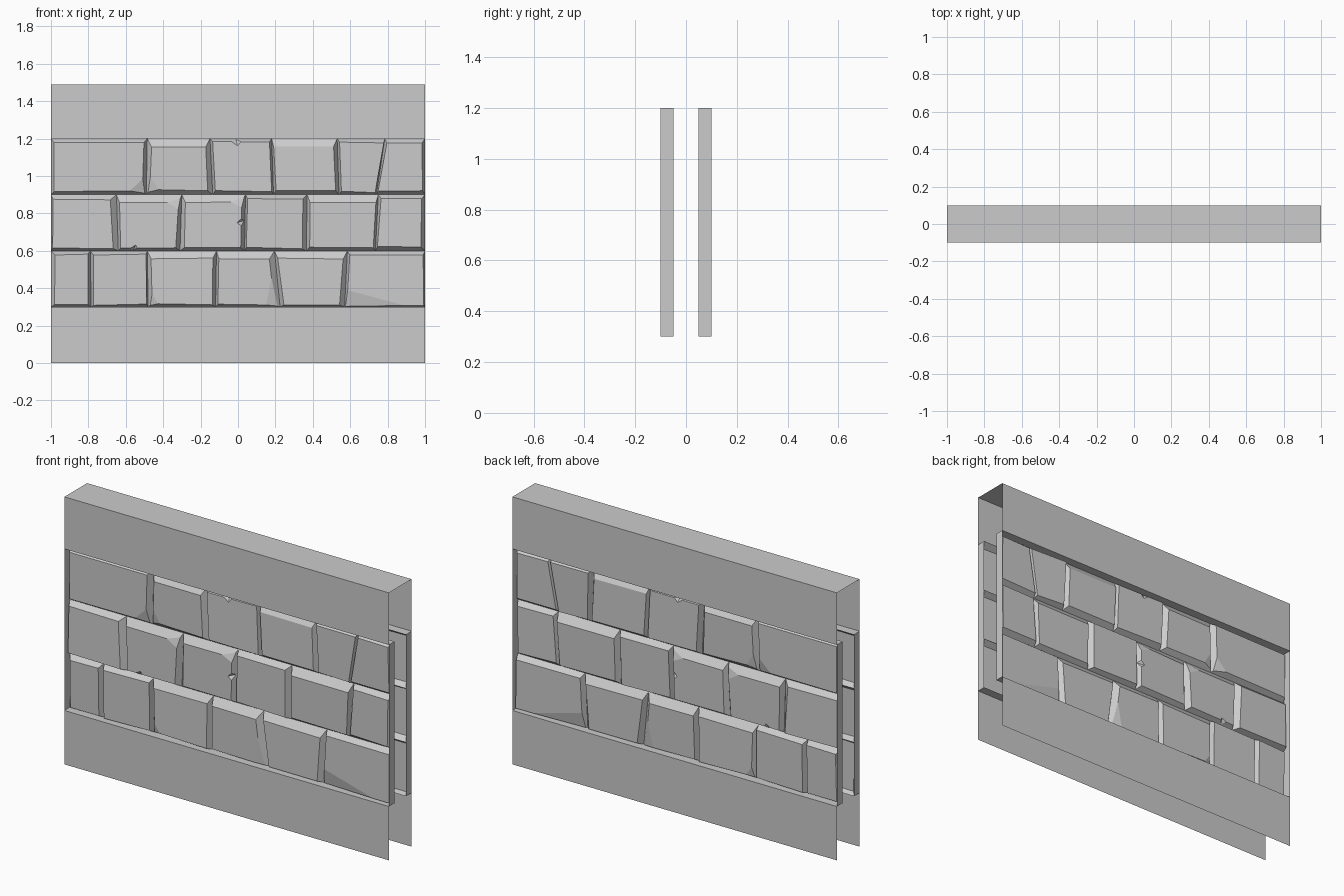
import bpy, random
from mathutils import Vector

if "Cube" in bpy.data.objects:
    bpy.data.objects.remove(bpy.data.objects["Cube"])

random.seed(4)
BACK, FRONT, FACE = 0.05, 0.1, 0.08


def make_object(name, verts, faces, mirror=True):
    me = bpy.data.meshes.new(name)
    me.from_pydata([tuple(v) for v in verts], [], faces)
    ob = bpy.data.objects.new(name, me)
    bpy.context.collection.objects.link(ob)
    if mirror:  # the rear of the wall repeats the front
        m = ob.modifiers.new("rear_side", 'MIRROR')
        m.use_axis = (False, True, False)
        m.use_mirror_merge = False
    return ob


def strip(name, profile, mirror=True):
    """Sheet running the width of the wall along a (y, z) profile."""
    verts = [(x, y, z) for y, z in profile for x in (-1, 1)]
    faces = [(2*i, 2*i+1, 2*i+3, 2*i+2) for i in range(len(profile) - 1)]
    return make_object(name, verts, faces, mirror)


def stone(verts, faces, left, right, z0, z1, inset, chips, notch):
    """Open-backed bevelled block; left/right hold (top, bottom) x of joints."""
    l, r, t, b = inset
    rim = [Vector((left[1], -BACK, z0)), Vector((right[1], -BACK, z0)),
           Vector((right[0], -BACK, z1)), Vector((left[0], -BACK, z1))]
    j = lambda: random.uniform(-0.004, 0.004)
    tilt_x, tilt_z = random.uniform(-.003, .003), random.uniform(-.004, .004)
    off = [(l, b, -1, -1), (-r, b, 1, -1), (-r, -t, 1, 1), (l, -t, -1, 1)]
    top = [Vector((p.x + dx + j() * 0.8, -FACE + sx*tilt_x + sz*tilt_z,
                   p.z + dz + j())) for p, (dx, dz, sx, sz) in zip(rim, off)]

    def add(v):
        verts.append(v)
        return len(verts) - 1

    base = [add(v) for v in rim]
    enter, leave, hip = [], [], []
    for i in range(4):
        c = top[i]
        if i in chips:  # broken corner
            u, v, w = chips[i]
            p = add(c.lerp(top[i-1], u))
            q = add(c.lerp(top[(i+1) % 4], v))
            h = add(c.lerp(rim[i], w))
            faces.append((p, h, q))
            enter.append(p), leave.append(q), hip.append([h])
        else:
            p = add(c)
            enter.append(p), leave.append(p), hip.append([])
    outline = []
    for i in range(4):
        k = (i + 1) % 4
        outline.append(leave[i])
        back = []
        if notch and notch[0] == i:  # nick in the middle of an edge
            _, pos, w, depth = notch
            a = add(top[i].lerp(top[k], pos - w))
            e = add(top[i].lerp(top[k], pos + w))
            mid = top[i].lerp(top[k], pos)
            c = add(mid.lerp(sum(top, Vector()) / 4, depth))
            m = add(mid.lerp(rim[i].lerp(rim[k], pos), 0.7))
            faces.extend([(a, m, c), (m, e, c)])
            outline += [a, c, e]
            back = [e, m, a]
        if enter[k] != leave[k]:
            outline.append(enter[k])
        faces.append((leave[i], *hip[i], base[i], base[k], *hip[k], enter[k], *back))
    faces.append(tuple(outline))


# Flat cap with its soffits, and the flat base panels with their ledges
strip("wall_cap", [(-BACK, 1.2), (-FRONT, 1.2), (-FRONT, 1.49),
                   (FRONT, 1.49), (FRONT, 1.2), (BACK, 1.2)], mirror=False)
strip("base_panel", [(-FRONT, 0), (-FRONT, 0.3), (-BACK, 0.3)])

# End strips closing the recess that holds the stones
for x, side in ((-1, "left"), (1, "right")):
    quad = [(x, -FRONT, .3), (x, -BACK, .3), (x, -BACK, 1.2), (x, -FRONT, 1.2)]
    make_object(side + "_recess_end", quad, [(0, 1, 2, 3) if x > 0 else (3, 2, 1, 0)])

# Joints between stones per course: (x at top, x at bottom)
JOINTS = [
    [(-.79, -.785), (-.485, -.48), (-.115, -.12), (.195, .225), (.585, .57)],
    [(-.65, -.64), (-.30, -.31), (.04, .035), (.37, .365), (.75, .735)],
    [(-.485, -.49), (-.15, -.135), (.18, .19), (.53, .54), (.785, .74)],
]
# Bevel widths per stone: left, right, top, bottom
INSETS = [
    [(.02, .015, .02, .015), (.015, .008, .02, .012), (.02, .02, .04, .015),
     (.01, .03, .045, .012), (.02, .025, .04, .012), (.012, .01, .02, .01)],
    [(.01, .03, .025, .015), (.015, .02, .045, .015), (.02, .02, .04, .015),
     (.01, .02, .02, .015), (.015, .01, .04, .02), (.012, .02, .02, .02)],
    [(.02, .02, .02, .018), (.02, .025, .045, .025), (.012, .01, .02, .02),
     (.012, .02, .045, .022), (.01, .008, .02, .015), (.008, .015, .02, .018)],
]
CHIPS = {(0, 3): {1: (.15, .6, .5)}, (0, 5): {0: (.3, .75, .6)}, (0, 2): {0: (.2, .1, .5)},
         (1, 1): {2: (.15, .2, .5)}, (1, 2): {2: (.12, .2, .6)},
         (2, 0): {1: (.14, .25, .6)}, (2, 1): {0: (.3, .15, .5)}}
NOTCHES = {(1, 1): (0, .24, .06, .13), (1, 2): (1, .55, .08, .15), (2, 2): (2, .58, .08, .16)}

# Three courses of stones
for row, name in enumerate(("lower_course", "middle_course", "upper_course")):
    xs = [(-1, -1)] + JOINTS[row] + [(1, 1)]
    verts, faces = [], []
    for n in range(6):
        stone(verts, faces, xs[n], xs[n+1], .3 + .3*row, .6 + .3*row, INSETS[row][n],
              CHIPS.get((row, n), {}), NOTCHES.get((row, n)))
    make_object(name + "_stones", verts, faces)
